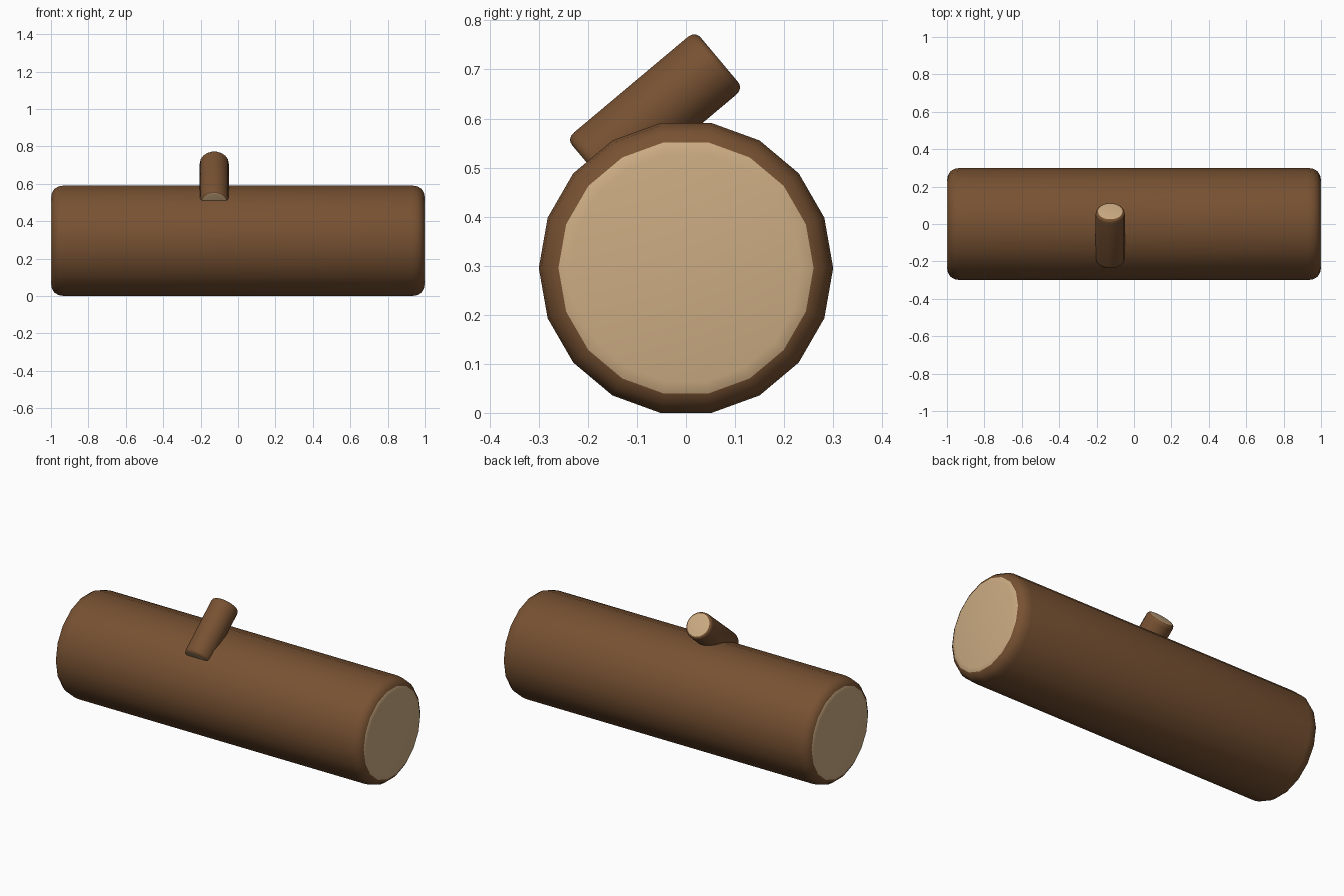
import bpy, bmesh, math
from mathutils import Matrix, Vector

if "Cube" in bpy.data.objects:
    bpy.data.objects.remove(bpy.data.objects["Cube"])

def mat(name, col):
    m = bpy.data.materials.new(name)
    m.diffuse_color = (*col, 1)
    m.use_nodes = True
    m.node_tree.nodes["Principled BSDF"].inputs["Base Color"].default_value = m.diffuse_color
    return m

bark = mat("brown bark", (0.185, 0.083, 0.032))
wood = mat("pale cut wood", (0.60, 0.41, 0.225))

def log(name, half, edge, sides, matrix):
    """Round log along local x; edge = (x inset, radius) from body to cap."""
    left = [(-half + i, r) for i, r in reversed(edge)]
    right = [(half - i, r) for i, r in edge]
    bm = bmesh.new()
    rings = []
    for x, r in left + right:
        rings.append([bm.verts.new((x, r * math.cos(2 * math.pi * k / sides),
                                    r * math.sin(2 * math.pi * k / sides)))
                      for k in range(sides)])
    n = len(rings)
    for i in range(n - 1):
        for k in range(sides):
            j = (k + 1) % sides
            f = bm.faces.new((rings[i][k], rings[i][j], rings[i + 1][j], rings[i + 1][k]))
            # outermost ring of each end is cut wood
            f.material_index = 1 if i in (0, n - 2) else 0
    for ring in (rings[0], rings[-1]):
        bm.faces.new(ring).material_index = 1
    bmesh.ops.recalc_face_normals(bm, faces=bm.faces)
    for f in bm.faces:
        f.smooth = True
    me = bpy.data.meshes.new(name)
    bm.to_mesh(me)
    bm.free()
    me.materials.append(bark)
    me.materials.append(wood)
    ob = bpy.data.objects.new(name, me)
    ob.matrix_world = matrix
    bpy.context.collection.objects.link(ob)
    return ob

# main trunk lying along x
log("trunk", 1.0,
    [(0.07, 0.30), (0.04, 0.295), (0.018, 0.281), (0.005, 0.26), (0.0, 0.235)],
    18, Matrix.Translation((0, 0, 0.2954)))

# small branch stub leaning back, resting across the top
d = Vector((0, math.cos(math.radians(40)), math.sin(math.radians(40))))
side = Vector((1, 0, 0))
up = d.cross(side)
rot = Matrix((d, side, up)).transposed()
log("branch_stub", 0.171,
    [(0.02, 0.078), (0.011, 0.0765), (0.004, 0.072), (0.001, 0.066), (0.0, 0.06)],
    18, Matrix.Translation((-0.127, -0.063, 0.610)) @ rot.to_4x4())
